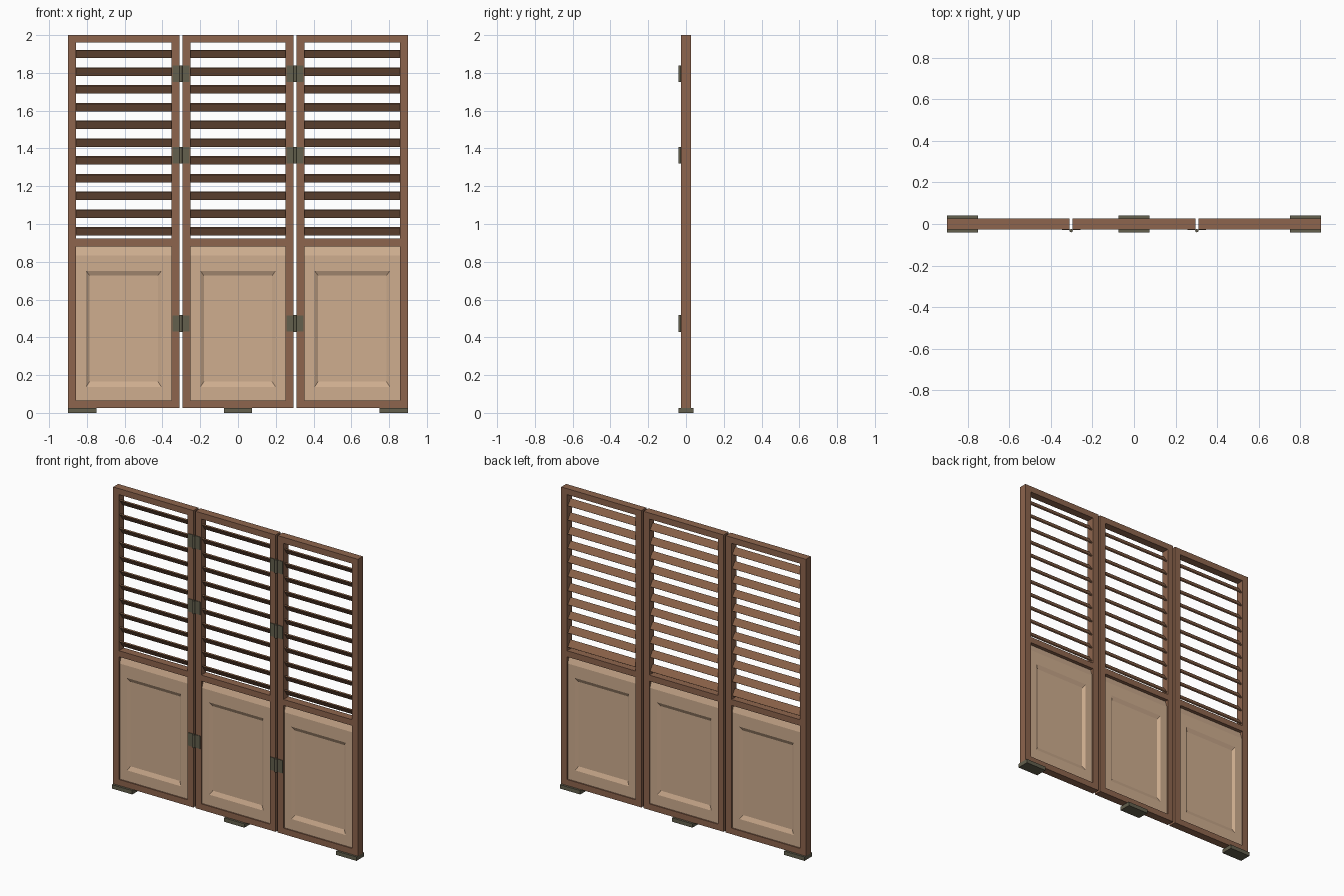
import bpy, bmesh, math
from mathutils import Matrix, Vector

cube = bpy.data.objects.get("Cube")
if cube:
    bpy.data.objects.remove(cube, do_unlink=True)


def material(name, rgb):
    m = bpy.data.materials.new(name)
    m.use_nodes = True
    m.diffuse_color = (*rgb, 1)
    bsdf = next(n for n in m.node_tree.nodes if n.type == 'BSDF_PRINCIPLED')
    bsdf.inputs["Base Color"].default_value = (*rgb, 1)
    return m


FRAME_WOOD = material("reddish brown wood", (0.27, 0.13, 0.075))
SLAT_WOOD = material("brown wood", (0.26, 0.125, 0.066))
PANEL_WOOD = material("pale tan wood", (0.62, 0.42, 0.275))
METAL = material("dark olive metal", (0.125, 0.115, 0.075))

HALF_W, STILE = 0.295, 0.043      # leaf half width, stile width
DEPTH = 0.026                     # frame half depth
Z_LOW, Z_TOP = 0.026, 2.0
RAIL = 0.04
MID_LOW, MID_TOP = 0.882, 0.922
OPEN = HALF_W - STILE
LEAVES = {"right": -0.605, "middle": 0.0, "left": 0.605}


def add_box(bm, x, y, z):
    """Box from (min, max) ranges on each axis."""
    size = [b - a for a, b in (x, y, z)]
    mid = [(a + b) / 2 for a, b in (x, y, z)]
    bmesh.ops.create_cube(bm, size=1, matrix=Matrix.Translation(mid) @ Matrix.Diagonal((*size, 1)))


def make_object(name, bm, mat, location=(0, 0, 0)):
    me = bpy.data.meshes.new(name)
    bm.to_mesh(me)
    bm.free()
    me.materials.append(mat)
    ob = bpy.data.objects.new(name, me)
    ob.location = location
    bpy.context.collection.objects.link(ob)
    return ob


def make_frame(name, x):
    bm = bmesh.new()
    y = (-DEPTH, DEPTH)
    for side in (-1, 1):
        add_box(bm, sorted((side * OPEN, side * HALF_W)), y, (Z_LOW, Z_TOP))
    for low, high in ((Z_LOW, Z_LOW + RAIL), (MID_LOW, MID_TOP), (Z_TOP - RAIL, Z_TOP)):
        add_box(bm, (-OPEN, OPEN), y, (low, high))
    make_object(name, bm, FRAME_WOOD, (x, 0, 0))


def make_slats(name, x):
    # One tilted slat, front edge high, repeated downwards
    bm = bmesh.new()
    add_box(bm, (-OPEN, OPEN), (-0.004, 0.004), (-0.0245, 0.0245))
    bmesh.ops.rotate(bm, verts=bm.verts, matrix=Matrix.Rotation(math.radians(35), 3, 'X'))
    ob = make_object(name, bm, SLAT_WOOD, (x, 0, 1.9))
    arr = ob.modifiers.new("repeat", 'ARRAY')
    arr.count = 11
    arr.use_relative_offset = False
    arr.use_constant_offset = True
    arr.constant_offset_displace = (0, 0, -0.0939)


def make_panel(name, x):
    # Front half as nested rectangles (half width, bottom, top, depth), mirrored to the back
    bm = bmesh.new()
    rings = []
    for w, low, high, y in ((OPEN, Z_LOW + RAIL, 0.834, -0.018),
                            (0.199, 0.138, 0.752, -0.018),
                            (0.181, 0.165, 0.727, -0.006)):
        corners = ((-w, low), (w, low), (w, high), (-w, high))
        rings.append([bm.verts.new((cx, y, cz)) for cx, cz in corners])
    for outer, inner in zip(rings, rings[1:]):
        for i in range(4):
            j = (i + 1) % 4
            bm.faces.new((outer[i], outer[j], inner[j], inner[i]))
    bm.faces.new(rings[-1])
    # Sloped strip under the middle rail
    top = [bm.verts.new((s * OPEN, -0.002, MID_LOW)) for s in (1, -1)]
    bm.faces.new((rings[0][3], rings[0][2], *top))
    ob = make_object(name, bm, PANEL_WOOD, (x, 0, 0))
    mir = ob.modifiers.new("back", 'MIRROR')
    mir.use_axis = (False, True, False)
    mir.use_mirror_merge = False


def make_hinge(name, x, z):
    # Two thin plates and a round pin
    bm = bmesh.new()
    for side in (-1, 1):
        add_box(bm, sorted((side * 0.006, side * 0.045)), (-0.03, -DEPTH), (-0.043, 0.043))
    bmesh.ops.create_cone(bm, cap_ends=True, segments=12, radius1=0.008, radius2=0.008,
                          depth=0.088, matrix=Matrix.Translation(Vector((0, -0.032, 0))))
    make_object(name, bm, METAL, (x, 0, z))


# Three leaves of the screen
for side, x in LEAVES.items():
    make_frame(f"{side}_frame", x)
    make_slats(f"{side}_slats", x)
    make_panel(f"{side}_panel", x)

# Hinges between the leaves
for side, x in (("right", -0.3025), ("left", 0.3025)):
    for level, z in (("lower", 0.473), ("middle", 1.364), ("upper", 1.796)):
        make_hinge(f"{side}_{level}_hinge", x, z)

# Feet
for side, x in (("right", -0.825), ("middle", 0), ("left", 0.825)):
    bm = bmesh.new()
    add_box(bm, (-0.075, 0.075), (-0.04, 0.04), (0, Z_LOW))
    make_object(f"{side}_foot", bm, METAL, (x, 0, 0))
